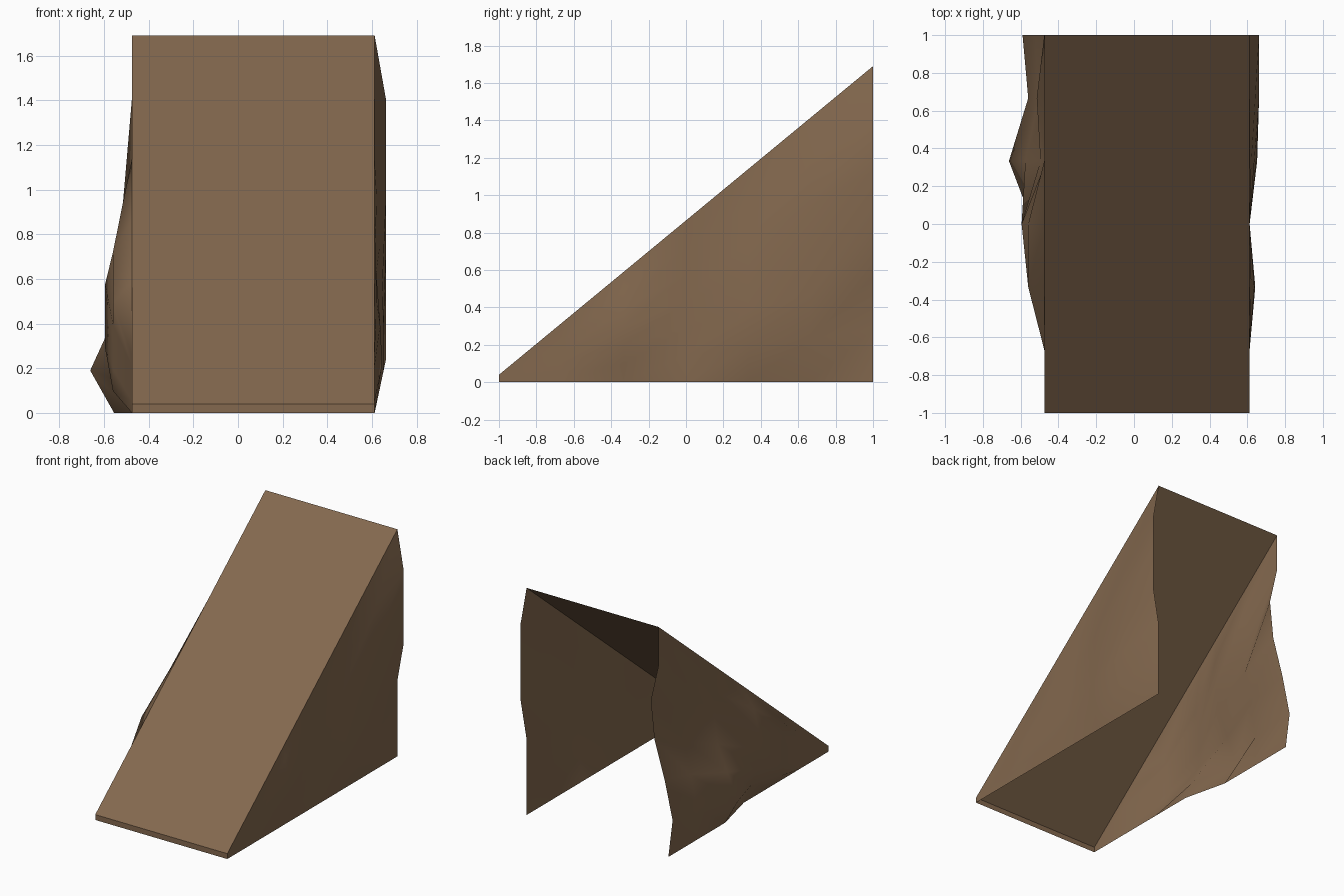
import bpy

if "Cube" in bpy.data.objects:
    bpy.data.objects.remove(bpy.data.objects["Cube"])

wood = bpy.data.materials.new("brown wood")
wood.diffuse_color = (0.23, 0.14, 0.077, 1)
wood.use_nodes = True
wood.node_tree.nodes["Principled BSDF"].inputs["Base Color"].default_value = wood.diffuse_color

XL, XR = -0.475, 0.612
N = 6  # cells along each side wall, both ways


def height(y):
    return 0.04 + 1.65 * (y + 1) / 2


def make(name, verts, faces):
    me = bpy.data.meshes.new(name)
    me.from_pydata(verts, [], faces)
    me.materials.append(wood)
    ob = bpy.data.objects.new(name, me)
    bpy.context.collection.objects.link(ob)
    return ob


def wall(name, x0, bulges, flip):
    # warped sheet under the slope; bulges = {column: x offset per row}
    verts, faces = [], []
    for c in range(N + 1):
        y = -1 + 2 * c / N
        for r in range(N + 1):
            verts.append((x0 + bulges.get(c, [0] * 7)[r], y, height(y) * r / N))
    for c in range(N):
        for r in range(N):
            a = c * (N + 1) + r
            b = a + N + 1
            for f in ((a, b, b + 1), (a, b + 1, a + 1)):
                faces.append(f[::-1] if flip else f)
    ob = make(name, verts, faces)
    for p in ob.data.polygons:
        p.use_smooth = True
    return ob


# Sloping deck and the thin front lip
make("ramp_deck", [(XL, -1, .04), (XR, -1, .04), (XR, 1, 1.69), (XL, 1, 1.69)], [(0, 1, 2, 3)])
make("front_lip", [(XL, -1, 0), (XR, -1, 0), (XR, -1, .04), (XL, -1, .04)], [(0, 1, 2, 3)])

# Warped side walls; back and underside stay open
wall("left_wall", XL, {
    2: [0, -.085, -.085, -.085, -.085, -.085, 0],
    3: [0, -.06, -.12, -.12, -.12, -.085, 0],
    4: [-.08, -.187, -.10, -.02, 0.01, 0.01, 0],
    5: [-.08, -.085, -.03, .02, -.04, .03, 0],
    6: [-.08, -.115, -.05, .035, .065, 0, 0],
}, True)
wall("right_wall", XR, {
    2: [0, .015, .03, .03, .025, .01, 0],
    4: [0, .04, .04, .035, .025, .01, 0],
    5: [0, .05, .05, .05, .05, .03, 0],
    6: [0, 0, 0, .05, .05, .05, 0],
}, False)
